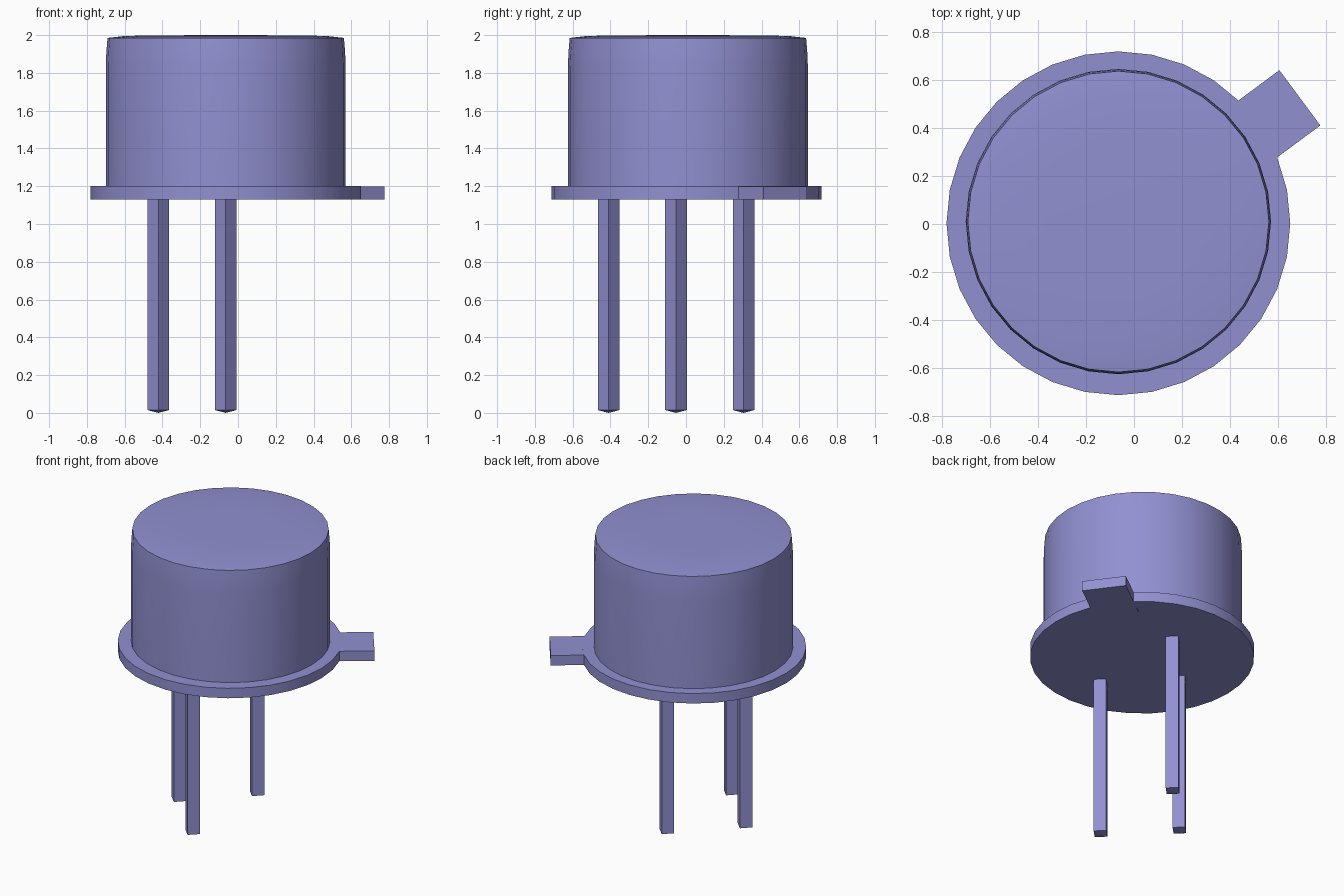
import bpy
import bmesh
from math import radians, cos, sin, tau
from mathutils import Matrix, Vector

cube = bpy.data.objects.get("Cube")
if cube:
    bpy.data.objects.remove(cube, do_unlink=True)

mat = bpy.data.materials.new("lavender metal")
COLOUR = (0.285, 0.28, 0.64, 1)
mat.diffuse_color = COLOUR
mat.use_nodes = True
mat.node_tree.nodes["Principled BSDF"].inputs["Base Color"].default_value = COLOUR


def finish(name, bm, location):
    """Turn a bmesh into a shaded, coloured object."""
    bmesh.ops.recalc_face_normals(bm, faces=bm.faces)
    mesh = bpy.data.meshes.new(name)
    bm.to_mesh(mesh)
    bm.free()
    mesh.materials.append(mat)
    obj = bpy.data.objects.new(name, mesh)
    obj.location = location
    bpy.context.collection.objects.link(obj)
    bpy.ops.object.select_all(action="DESELECT")
    obj.select_set(True)
    bpy.context.view_layer.objects.active = obj
    bpy.ops.object.shade_smooth_by_angle(angle=radians(30))
    return obj


def lathe(name, profile, sides, location):
    """Revolve (radius, z) points about z; zero radius makes a pole."""
    bm = bmesh.new()
    rings = []
    for r, z in profile:
        if r == 0:
            rings.append([bm.verts.new((0, 0, z))] * sides)
        else:
            rings.append([bm.verts.new((r * cos(tau * i / sides), r * sin(tau * i / sides), z))
                          for i in range(sides)])
    for low, high in zip(rings, rings[1:]):
        for i in range(sides):
            j = (i + 1) % sides
            bm.faces.new(dict.fromkeys((low[i], low[j], high[j], high[i])))
    return finish(name, bm, location)


AXIS = -0.065      # x of the round body
SIDES = 32

# Round base flange
lathe("flange", [(0, 1.13), (0.715, 1.13), (0.715, 1.2), (0, 1.2)], SIDES, (AXIS, 0.003, 0))

# Tapered can with a shallow domed lid
can_profile = [(0, 1.19), (0.635, 1.19), (0.635, 1.84), (0.632, 1.91), (0.626, 1.985),
               (0.53, 1.996), (0.3, 1.999), (0, 2.0)]
lathe("can", can_profile, SIDES, (AXIS, 0.01, 0))

# Index tab sticking out of the flange
outer = Vector((0.69, 0.525, 1.164))
angle = radians(36.5)
length = 0.4
bm = bmesh.new()
bmesh.ops.create_cube(bm, size=1, matrix=Matrix.Diagonal((length, 0.286, 0.07, 1)))
bmesh.ops.rotate(bm, verts=bm.verts, matrix=Matrix.Rotation(angle, 3, "Z"))
finish("index_tab", bm, outer - Vector((cos(angle), sin(angle), 0)) * length / 2)

# Three square pins with blunt pointed ends
pins = {"front_pin": (AXIS, -0.41), "right_pin": (-0.422, -0.053), "back_pin": (AXIS, 0.305)}
for name, (x, y) in pins.items():
    lathe(name, [(0, 0), (0.057, 0.015), (0.057, 1.15), (0, 1.15)], 4, (x, y, 0))
